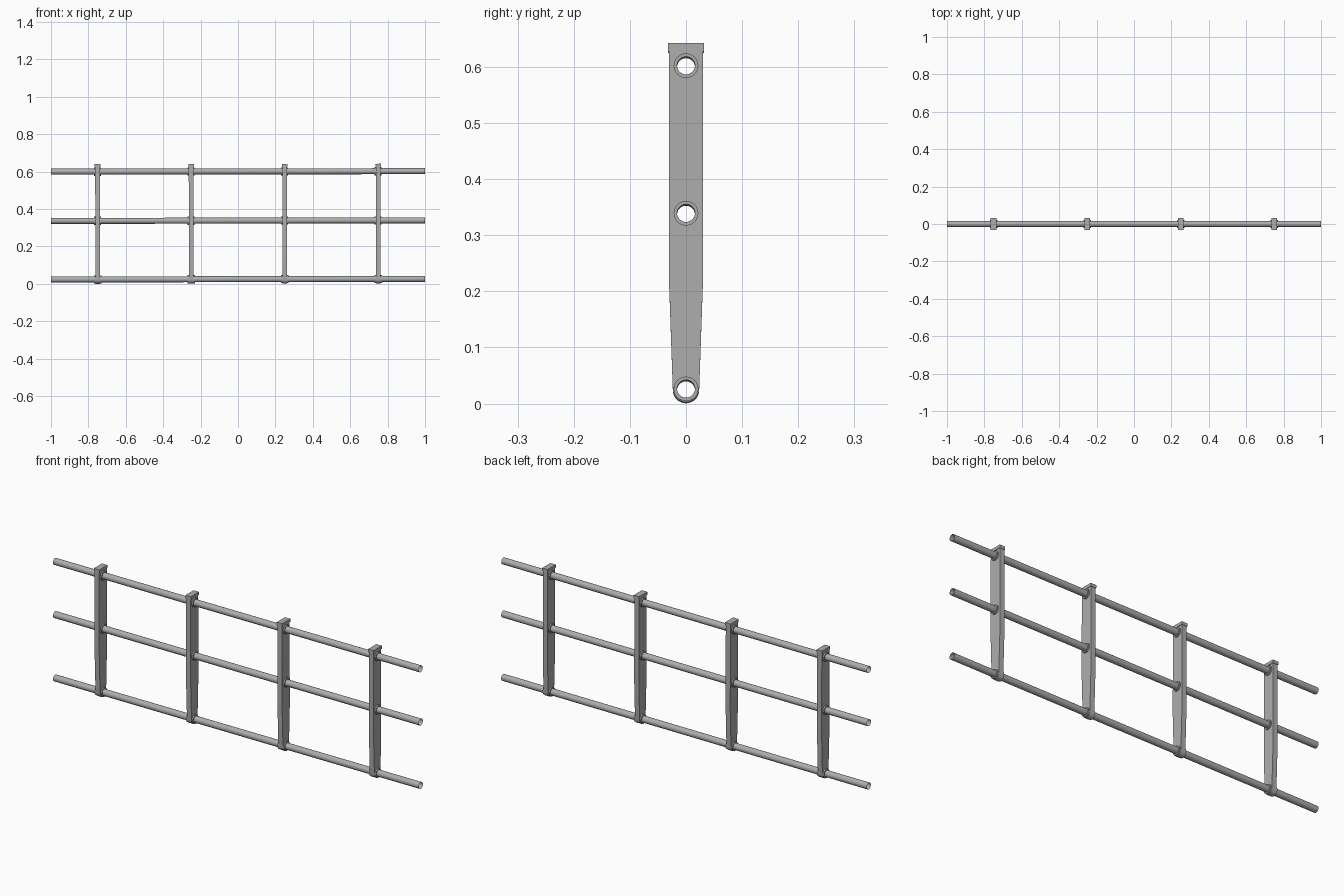
import bpy, bmesh, math
from mathutils import Matrix

cube = bpy.data.objects.get("Cube")
if cube:
    bpy.data.objects.remove(cube, do_unlink=True)

steel = bpy.data.materials.new("grey steel")
steel.use_nodes = True
GREY = (0.42, 0.42, 0.42, 1)
steel.diffuse_color = GREY
steel.node_tree.nodes["Principled BSDF"].inputs["Base Color"].default_value = GREY

RAIL_HEIGHTS = (0.025, 0.338, 0.601)
POST_X = (-0.75, -0.25, 0.25, 0.75)
TUBE_R, COLLAR_R, END_R = 0.016, 0.022, 0.0235
SIDES = 24
# Profile plane (u, v) becomes world (y, z); depth runs along x
UPRIGHT = Matrix(((0, 0, 1, 0), (1, 0, 0, 0), (0, 1, 0, 0), (0, 0, 0, 1)))
TILT = Matrix.Rotation(-0.0015, 4, 'Y')   # the fence rises very slightly to +x


def arc(cz, r, start=0.0, sweep=2 * math.pi, n=SIDES):
    return [(r * math.cos(start + sweep * i / n), cz + r * math.sin(start + sweep * i / n))
            for i in range(n)]


def finish(name, bm, x=0.0, smooth=True):
    bmesh.ops.remove_doubles(bm, verts=bm.verts, dist=1e-5)
    bmesh.ops.recalc_face_normals(bm, faces=bm.faces)
    bm.transform(TILT @ Matrix.Translation((x, 0, 0)))
    mesh = bpy.data.meshes.new(name)
    bm.to_mesh(mesh)
    bm.free()
    mesh.materials.append(steel)
    obj = bpy.data.objects.new(name, mesh)
    bpy.context.collection.objects.link(obj)
    if smooth:
        bpy.ops.object.select_all(action='DESELECT')
        obj.select_set(True)
        bpy.context.view_layer.objects.active = obj
        bpy.ops.object.shade_smooth_by_angle(angle=math.radians(30))
    return obj


def plate(loops, half_depth):
    """Extrude an outline with holes along x and return it as a bmesh."""
    curve = bpy.data.curves.new("outline", 'CURVE')
    curve.dimensions = '2D'
    curve.fill_mode = 'BOTH'
    curve.extrude = half_depth
    for loop in loops:
        spline = curve.splines.new('POLY')
        spline.points.add(len(loop) - 1)
        for point, (u, v) in zip(spline.points, loop):
            point.co = (u, v, 0, 1)
        spline.use_cyclic_u = True
    helper = bpy.data.objects.new("outline", curve)
    bpy.context.collection.objects.link(helper)
    graph = bpy.context.evaluated_depsgraph_get()
    mesh = bpy.data.meshes.new_from_object(helper.evaluated_get(graph))
    bm = bmesh.new()
    bm.from_mesh(mesh)
    bm.transform(UPRIGHT)
    bpy.data.objects.remove(helper, do_unlink=True)
    bpy.data.curves.remove(curve)
    bpy.data.meshes.remove(mesh)
    return bm


# Post outline: straight above, tapering to a rounded foot around the low rail
foot = arc(RAIL_HEIGHTS[0], END_R, math.pi, math.pi, 16) + [(END_R, RAIL_HEIGHTS[0])]
outline = foot + [(0.03, 0.21), (0.03, 0.63), (-0.03, 0.63), (-0.03, 0.21)]
holes = [arc(z, TUBE_R) for z in RAIL_HEIGHTS]

for i, x in enumerate(POST_X, 1):
    finish(f"post_{i}", plate([outline] + holes, 0.0125), x)

    # Cap block on top of the post
    bm = bmesh.new()
    bmesh.ops.create_cube(bm, size=1, matrix=Matrix.Translation((0, 0, 0.6335))
                          @ Matrix.Diagonal((0.03, 0.064, 0.015, 1)))
    finish(f"post_cap_{i}", bm, x, smooth=False)

    # Collars where the rails pass through
    for level, z in zip(("bottom", "middle", "top"), RAIL_HEIGHTS):
        finish(f"{level}_collar_{i}", plate([arc(z, COLLAR_R), arc(z, TUBE_R)], 0.019), x)

# Open-ended tubular rails
for level, z in zip(("bottom", "middle", "top"), RAIL_HEIGHTS):
    bm = bmesh.new()
    bmesh.ops.create_cone(bm, cap_ends=False, segments=SIDES, radius1=TUBE_R,
                          radius2=TUBE_R, depth=2,
                          matrix=Matrix.Translation((0, 0, z)) @ UPRIGHT)
    finish(f"{level}_rail", bm)
